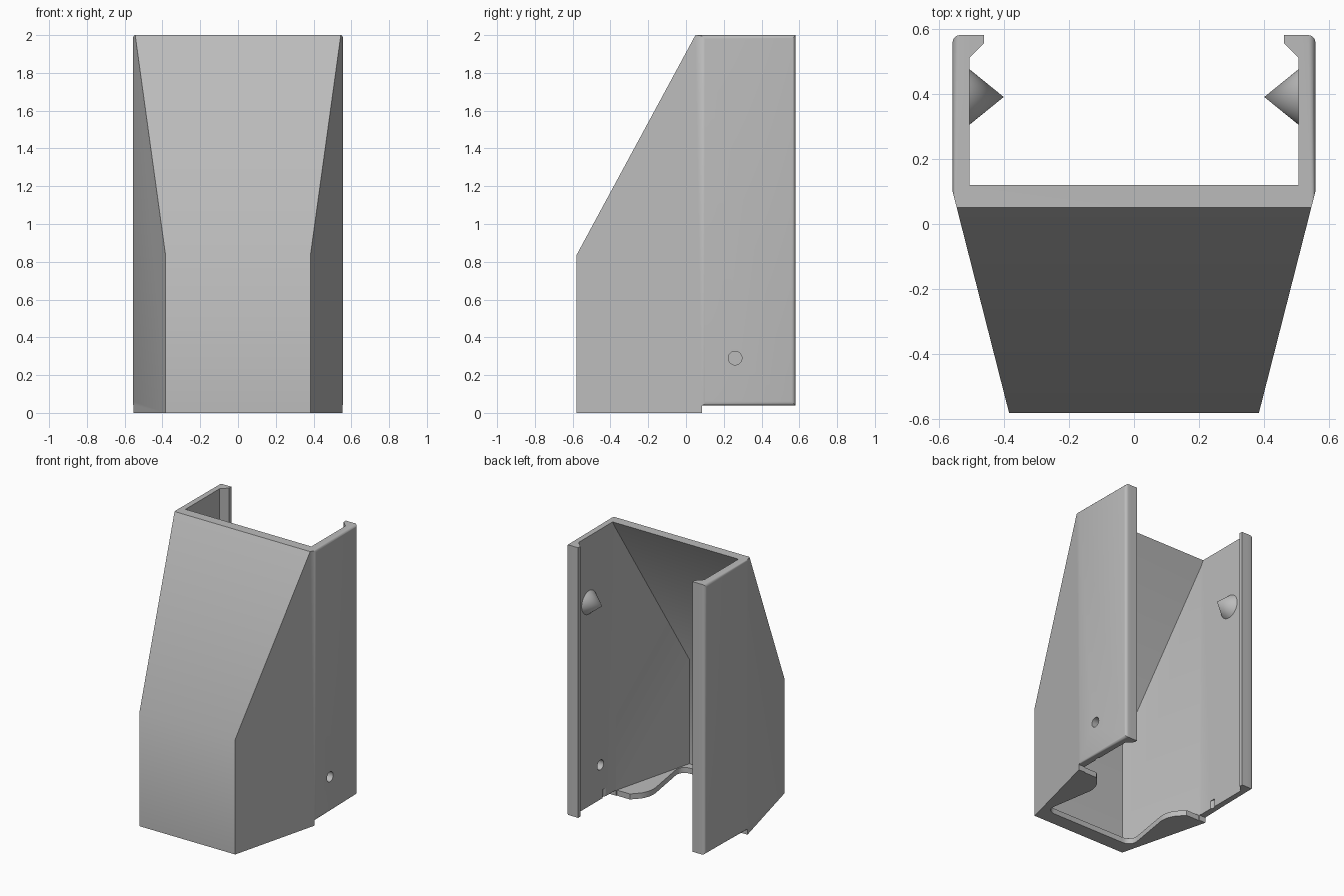
import bpy, bmesh, math
from mathutils import Matrix, Vector

if "Cube" in bpy.data.objects:
    bpy.data.objects.remove(bpy.data.objects["Cube"])

grey = bpy.data.materials.new("light grey plastic")
grey.use_nodes = True
grey.diffuse_color = (0.5, 0.5, 0.5, 1)
grey.node_tree.nodes["Principled BSDF"].inputs["Base Color"].default_value = (0.5, 0.5, 0.5, 1)

TAPER_Y = 0.10      # where the side walls start leaning in
TAPER = 0.255       # how fast they lean in


def make_object(name, bm):
    bmesh.ops.recalc_face_normals(bm, faces=bm.faces)
    mesh = bpy.data.meshes.new(name)
    bm.to_mesh(mesh)
    bm.free()
    mesh.materials.append(grey)
    obj = bpy.data.objects.new(name, mesh)
    bpy.context.collection.objects.link(obj)
    return obj


def prism(points, shift):
    """Extrude a closed outline along a vector."""
    bm = bmesh.new()
    face = bm.faces.new([bm.verts.new(p) for p in points])
    top = bmesh.ops.extrude_face_region(bm, geom=[face])["geom"]
    bmesh.ops.translate(bm, vec=shift, verts=[v for v in top if isinstance(v, bmesh.types.BMVert)])
    return bm


def tapered_body(profile, half_width):
    """Side profile extruded across x, then trimmed by two leaning planes."""
    bm = prism([(-half_width, y, z) for y, z in profile], (2 * half_width, 0, 0))
    for side in (-1, 1):
        cut = bmesh.ops.bisect_plane(
            bm, geom=bm.verts[:] + bm.edges[:] + bm.faces[:],
            plane_co=(side * half_width, TAPER_Y, 0),
            plane_no=(side, -TAPER, 0), clear_outer=True)
        rim = [e for e in cut["geom_cut"] if isinstance(e, bmesh.types.BMEdge)]
        bmesh.ops.edgeloop_fill(bm, edges=rim)
    return bm


def subtract(target, cutter):
    cutter.hide_render = True
    mod = target.modifiers.new("cut", "BOOLEAN")
    mod.operation = "DIFFERENCE"
    mod.solver = "EXACT"
    mod.object = cutter
    bpy.context.view_layer.objects.active = target
    bpy.ops.object.modifier_apply(modifier=mod.name)
    bpy.data.objects.remove(cutter)


def smooth(obj):
    bpy.ops.object.select_all(action="DESELECT")
    obj.select_set(True)
    bpy.context.view_layer.objects.active = obj
    bpy.ops.object.shade_smooth_by_angle(angle=math.radians(30))


# Outer body with sloped front and a step under the side walls
HALF = 0.557
bm = tapered_body([(-0.58, 0), (0.085, 0), (0.085, 0.04), (0.58, 0.04),
                   (0.58, 2), (0.05, 2), (-0.58, 0.835)], HALF)
# Round the long outer edges of the side walls
round_edges = []
for e in bm.edges:
    a, b = (v.co for v in e.verts)
    on_side = all(abs(abs(p.x) - HALF) < 0.001 for p in (a, b)) and a.x * b.x > 0
    along_y = abs(a.z - b.z) < 0.001 and abs(a.y - b.y) > 0.2
    up_back = min(a.y, b.y) > 0.57
    if on_side and (along_y or up_back):
        round_edges.append(e)
bmesh.ops.bevel(bm, geom=round_edges, offset=0.022, segments=5, profile=0.5, affect="EDGES")
cover = make_object("cover_shell", bm)

# Hollow inside, open at the back and top
cavity = make_object("cavity_cutter", tapered_body(
    [(-0.53, 0.04), (0.08, 0.04), (0.08, -0.1), (0.8, -0.1),
     (0.8, 2.2), (0.228, 2.2), (-0.53, 0.798)], 0.505))
subtract(cover, cavity)

# Rounded opening in the floor, leaving a narrow flange
half = [(0.55, 0.245), (0.30, -0.02), (0.375, -0.475)]
outline = half + [(-x, y) for x, y in reversed(half)]
bm = prism([(x, y, -0.1) for x, y in outline], (0, 0, 0.2))
uprights = [e for e in bm.edges if abs(e.verts[0].co.z - e.verts[1].co.z) > 0.1]
bmesh.ops.bevel(bm, geom=uprights, offset=0.075, segments=6, profile=0.5, affect="EDGES")
subtract(cover, make_object("floor_cutter", bm))

# Screw hole through the left wall only
turn = Matrix.Rotation(math.pi / 2, 4, "Y")
bm = bmesh.new()
bmesh.ops.create_cone(bm, cap_ends=True, segments=32, radius1=0.036, radius2=0.036, depth=0.3,
                      matrix=Matrix.Translation((0.53, 0.26, 0.29)) @ turn)
subtract(cover, make_object("hole_cutter", bm))
smooth(cover)

for side, label in ((1, "left"), (-1, "right")):
    # Inward clip along the rear edge
    clip = [(0.505, 0.51), (0.46, 0.555), (0.46, 0.58), (0.505, 0.58)]
    make_object(label + "_rear_clip",
                prism([(side * x, y, 0.04) for x, y in clip], (0, 0, 1.96)))
    # Pointed locating peg on the inner wall
    bm = bmesh.new()
    spot = Matrix.Translation((side * 0.4525, 0.39, 1.52))
    bmesh.ops.create_cone(bm, cap_ends=True, segments=40, radius1=0.085, radius2=0, depth=0.105,
                          matrix=spot @ Matrix.Rotation(-side * math.pi / 2, 4, "Y"))
    smooth(make_object(label + "_peg", bm))
